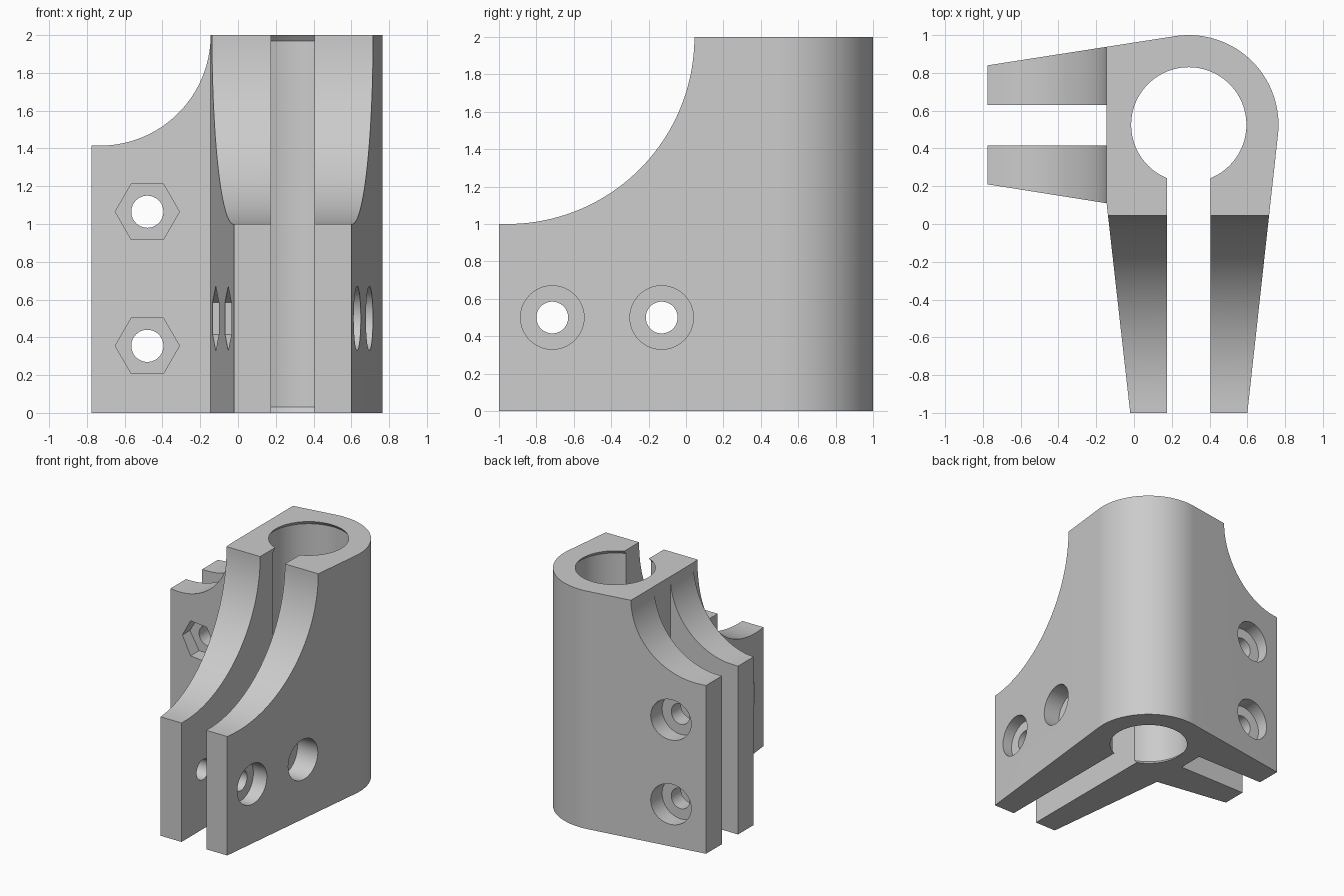
import bpy, bmesh
from math import sin, cos, tau, radians

if "Cube" in bpy.data.objects:
    bpy.data.objects.remove(bpy.data.objects["Cube"])

grey = bpy.data.materials.new("plain grey")
grey.use_nodes = True
colour = (0.6, 0.6, 0.6, 1)
grey.diffuse_color = colour
grey.node_tree.nodes["Principled BSDF"].inputs["Base Color"].default_value = colour

CX, CY = 0.29, 0.525      # bore centre
R_OUT, R_BORE = 0.475, 0.305
FLOOR = 0.235             # distance of recess floors from the clamp midplane


def loft(name, rings):
    """Closed solid through a stack of equal-sized rings."""
    bm = bmesh.new()
    loops = [[bm.verts.new(p) for p in ring] for ring in rings]
    n = len(loops[0])
    for a, b in zip(loops, loops[1:]):
        for i in range(n):
            j = (i + 1) % n
            bm.faces.new((a[i], a[j], b[j], b[i]))
    bm.faces.new(loops[0])
    bm.faces.new(loops[-1])
    bmesh.ops.recalc_face_normals(bm, faces=bm.faces)
    mesh = bpy.data.meshes.new(name)
    bm.to_mesh(mesh)
    bm.free()
    mesh.materials.append(grey)
    ob = bpy.data.objects.new(name, mesh)
    bpy.context.collection.objects.link(ob)
    return ob


def prism(name, pts, axis, lo, hi):
    """Extrude a 2D profile along the given axis."""
    place = {"x": lambda u, v, w: (w, u, v),
             "y": lambda u, v, w: (u, w, v),
             "z": lambda u, v, w: (u, v, w)}[axis]
    return loft(name, [[place(u, v, w) for u, v in pts] for w in (lo, hi)])


def arc(cx, cy, r, start, end, steps):
    return [(cx + r * cos(a), cy + r * sin(a))
            for a in (radians(start + (end - start) * i / steps) for i in range(steps + 1))]


def circle(cx, cy, r, n=48, start=0):
    return arc(cx, cy, r, start, start + 360, n)[:-1]


def box(u0, v0, u1, v1):
    return [(u0, v0), (u1, v0), (u1, v1), (u0, v1)]


# Body: rounded corner with two tapering arms
outline = [(-0.02, -1), (0.60, -1)]
outline += arc(CX, CY, R_OUT, -6.3, 98.8, 40)
outline += [(-0.775, 0.84), (-0.775, 0.21), (-0.145, 0.11)]
body = prism("clamp_bracket", outline, "z", 0, 2)

cutters = []

# Bore with a narrow lip at each end
stations = [(-0.1, 0), (0, 0), (0.03, 0.025), (1.97, 0.025), (2, 0), (2.1, 0)]
cutters.append(loft("bore", [[(x, y, z) for x, y in circle(CX, CY, R_BORE + d, 96)]
                             for z, d in stations]))

# Clamping slots
cutters.append(prism("front_slot", box(0.175, -1.1, 0.405, CY), "z", -0.1, 2.1))
cutters.append(prism("side_slot", box(-0.9, 0.415, -0.145, 0.63), "z", -0.1, 2.1))

# Concave sweeps above the arms


def sweep(name, centre, r, end, axis, lo, hi):
    pts = arc(centre, 2, r, 270, 360, 40)
    pts += [(centre + r, 2.1), (end, 2.1), (end, 2 - r)]
    cutters.append(prism(name, pts, axis, lo, hi))


sweep("front_sweep", -0.955, 1.0, -1.1, "x", -0.4, 0.9)
sweep("side_sweep", -0.73, 0.585, -0.9, "y", 0.06, 1.1)

# Bolt holes: round counterbore on the outer side, hexagonal nut pocket opposite


def bolt(u, v, axis, mid, hex_start):
    cutters.append(prism("bolt_hole", circle(u, v, 0.085), axis, mid - 0.6, mid + 0.6))
    cutters.append(prism("counterbore", circle(u, v, 0.17), axis, mid + FLOOR, mid + 0.6))
    cutters.append(prism("nut_pocket", circle(u, v, 0.17, 6, hex_start), axis,
                         mid - 0.6, mid - FLOOR))


for y in (-0.715, -0.13):
    bolt(y, 0.5, "x", CX, 30)
for z in (0.355, 1.065):
    bolt(-0.48, z, "y", CY, 0)

# Cut everything, then drop the cutters
bpy.context.view_layer.objects.active = body
body.select_set(True)
for cutter in cutters:
    cutter.hide_render = True
    mod = body.modifiers.new(cutter.name, "BOOLEAN")
    mod.operation = "DIFFERENCE"
    mod.solver = "EXACT"
    mod.object = cutter
    bpy.ops.object.modifier_apply(modifier=mod.name)
    bpy.data.objects.remove(cutter)

bpy.ops.object.shade_smooth_by_angle(angle=radians(20))
